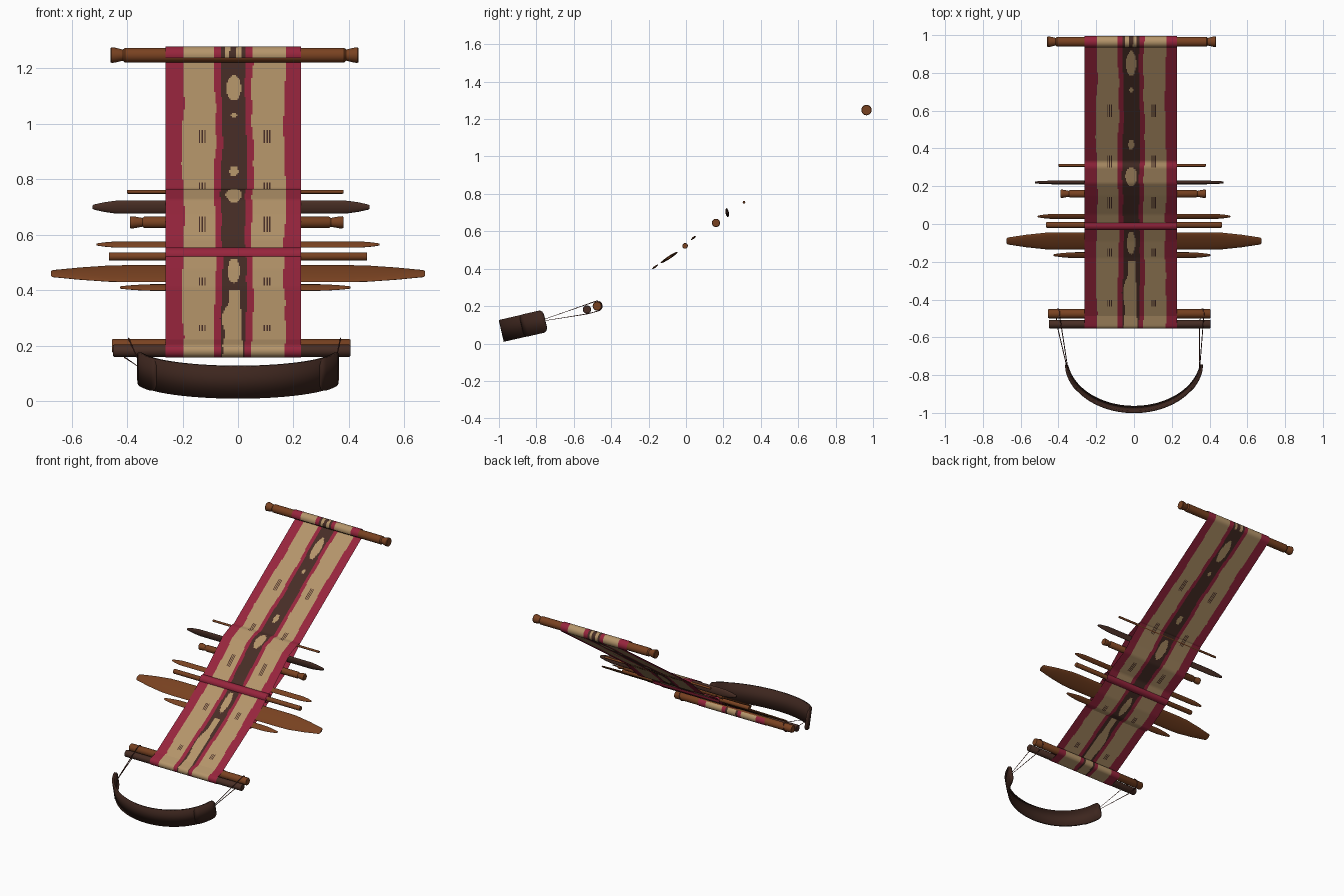
import bpy, math
from math import sin, cos, radians, pi

if "Cube" in bpy.data.objects:
    bpy.data.objects.remove(bpy.data.objects["Cube"])


def material(name, r, g, b):
    m = bpy.data.materials.new(name)
    m.use_nodes = True
    m.diffuse_color = (r, g, b, 1)
    bsdf = m.node_tree.nodes["Principled BSDF"]
    bsdf.inputs["Base Color"].default_value = (r, g, b, 1)
    bsdf.inputs["Roughness"].default_value = 0.8
    return m


crimson = material("crimson wool", 0.31, 0.018, 0.046)
tan = material("tan wool", 0.46, 0.30, 0.145)
umber = material("dark brown wool", 0.062, 0.026, 0.019)
wood = material("warm wood", 0.19, 0.054, 0.015)
dark_wood = material("dark wood", 0.065, 0.027, 0.018)
leather = material("leather", 0.046, 0.019, 0.013)
cord_mat = material("cord", 0.12, 0.035, 0.025)


def add_mesh(name, verts, faces, mats, indices=None):
    me = bpy.data.meshes.new(name)
    me.from_pydata(verts, [], faces)
    for m in mats:
        me.materials.append(m)
    if indices:
        me.polygons.foreach_set("material_index", indices)
    ob = bpy.data.objects.new(name, me)
    bpy.context.collection.objects.link(ob)
    bpy.ops.object.select_all(action='DESELECT')
    ob.select_set(True)
    bpy.context.view_layer.objects.active = ob
    bpy.ops.object.shade_smooth_by_angle(angle=radians(35))
    return ob


def stick(name, y, z, rings, mat, tilt=0, n=20):
    """Elliptical rings (x, half width, half thickness) lofted along x."""
    c, s = cos(radians(tilt)), sin(radians(tilt))
    verts = []
    for x, a, b in rings:
        for i in range(n):
            u, v = a * cos(2 * pi * i / n), b * sin(2 * pi * i / n)
            verts.append((x, y + u * c - v * s, z + u * s + v * c))
    faces = [(k * n + i, k * n + (i + 1) % n, (k + 1) * n + (i + 1) % n, (k + 1) * n + i)
             for k in range(len(rings) - 1) for i in range(n)]
    last = (len(rings) - 1) * n
    faces += [tuple(range(n))[::-1], tuple(range(last, last + n))]
    return add_mesh(name, verts, faces, [mat])


def rod(name, y, z, x0, x1, r, mat, notched=False):
    ends = [(0, 0.9), (0.004, 1)]
    if notched:
        ends += [(0.015, 0.97), (0.045, 0.72), (0.052, 0.94)]
    rings = [(x0 + d, r * k, r * k) for d, k in ends]
    rings += [(x1 - d, r * k, r * k) for d, k in reversed(ends)]
    return stick(name, y, z, rings, mat)


def blade(name, y, z, x0, x1, a, b, tilt, taper, mat):
    ends = [(0, 0.25), (0.006, 0.4), (taper * 0.5, 0.72), (taper, 0.96), (taper * 1.3, 1)]
    rings = [(x0 + d, a * k, b * (0.4 + 0.6 * k)) for d, k in ends]
    rings += [(x1 - d, a * k, b * (0.4 + 0.6 * k)) for d, k in reversed(ends)]
    return stick(name, y, z, rings, mat, tilt)


# Bars, shed rods and battens
rod("far_end_bar", 0.965, 1.248, -0.46, 0.435, 0.028, wood, True)
rod("lease_stick", 0.31, 0.755, -0.40, 0.38, 0.007, wood)
blade("dark_batten", 0.22, 0.70, -0.525, 0.475, 0.024, 0.009, 100, 0.08, dark_wood)
rod("shed_rod", 0.16, 0.645, -0.39, 0.38, 0.022, wood, True)
blade("pick_stick", 0.04, 0.565, -0.51, 0.51, 0.016, 0.005, 40, 0.06, wood)
rod("heddle_rod", -0.005, 0.522, -0.465, 0.465, 0.015, wood)
blade("weaving_sword", -0.09, 0.46, -0.675, 0.675, 0.055, 0.008, 33, 0.21, wood)
blade("small_batten", -0.165, 0.41, -0.425, 0.405, 0.019, 0.005, 36, 0.09, wood)
rod("near_end_bar", -0.475, 0.20, -0.455, 0.405, 0.024, wood)
rod("rolling_bar", -0.53, 0.182, -0.45, 0.405, 0.022, dark_wood)


def arc(y, z, r, a0, a1, n=16):
    angles = [radians(a0 + (a1 - a0) * i / n) for i in range(n + 1)]
    return [(y + r * cos(a), z + r * sin(a)) for a in angles]


def resample(path, step=0.01):
    out = [path[0]]
    for (y0, z0), (y1, z1) in zip(path, path[1:]):
        n = max(1, round(math.hypot(y1 - y0, z1 - z0) / step))
        out += [(y0 + (y1 - y0) * i / n, z0 + (z1 - z0) * i / n) for i in range(1, n + 1)]
    return out


LEFT, RIGHT, MID = -0.261, 0.227, -0.015
CRIMSON, TAN, UMBER = 0, 1, 2
# Woven motifs: (centre y, half length, half width), and short tick runs
SPOTS = [(0.85, 0.065, 0.027), (0.71, 0.014, 0.011), (0.42, 0.027, 0.016),
         (0.25, 0.05, 0.03), (-0.10, 0.06, 0.022)]
TICKS = [(0.57, 0.63), (0.30, 0.36), (0.08, 0.14), (-0.17, -0.13), (-0.44, -0.40)]


def weave(x, y, z):
    """Choose the yarn colour from the place on the cloth."""
    wob = 0.004 * sin(9 * y + 14 * x) + 0.002 * sin(31 * y)
    d = abs(x - MID + wob)
    if d > 0.183:
        return CRIMSON
    if d > 0.068:
        t = min(abs(x + 0.131), abs(x - 0.104))
        tick = t < 0.0025 or 0.0075 < t < 0.0125
        return UMBER if tick and any(a < y < b for a, b in TICKS) else TAN
    if d > 0.044:
        return CRIMSON
    if z > 1.225:
        return TAN if 0.012 < d < 0.028 else UMBER
    if y < -0.2:
        return TAN if d < 0.027 + 2 * wob else UMBER
    for c, h, w in SPOTS:
        if ((y - c) / h) ** 2 + ((x - MID) / w) ** 2 < 1:
            return TAN
    return UMBER


def sheet(name, path, columns, rule):
    pts = resample(path)
    xs = [LEFT + (RIGHT - LEFT) * i / columns for i in range(columns + 1)]
    verts = [(x, y, z) for y, z in pts for x in xs]
    w = columns + 1
    faces, colours = [], []
    for j in range(len(pts) - 1):
        y, z = [(p + q) / 2 for p, q in zip(pts[j], pts[j + 1])]
        for i in range(columns):
            a = j * w + i
            faces.append((a, a + w, a + w + 1, a + 1))
            colours.append(rule((xs[i] + xs[i + 1]) / 2, y, z))
    return add_mesh(name, verts, faces, [crimson, tan, umber], colours)


# Cloth wraps the far bar, runs over the sticks and rolls round the near bars
upper = arc(0.965, 1.248, 0.031, 200, -55)
upper += [(0.33, 0.766), (0.30, 0.765), (0.215, 0.728), (0.15, 0.673), (0.05, 0.583),
          (-0.005, 0.543), (-0.09, 0.476), (-0.18, 0.412)]
upper += arc(-0.475, 0.20, 0.026, 124, 118, 2)
upper += arc(-0.53, 0.182, 0.024, 110, 290)
upper += arc(-0.475, 0.20, 0.026, 290, 420)
sheet("upper_cloth", upper, 98, weave)

# Lower layer of the shed, below the sticks
lower = [(0.33, 0.764), (0.30, 0.738), (0.228, 0.672), (0.175, 0.622), (0.05, 0.555),
         (0.0, 0.505), (-0.08, 0.447), (-0.17, 0.397), (-0.20, 0.396)]
sheet("lower_cloth", lower, 98, weave)
sheet("heddle_loops", arc(-0.005, 0.526, 0.028, 0, 360, 24), 1, lambda x, y, z: CRIMSON)


def strap(name, t0, t1, scale, half, n=40):
    """Curved band on a tilted half ellipse, with rounded ends."""
    verts = []
    for i in range(n + 1):
        f = i / n
        t = radians(t0 + (t1 - t0) * f)
        edge = min(f, 1 - f) * abs(radians(t1 - t0)) * 0.3
        k = min(1, edge / 0.03)
        h = half * (0.6 + 0.4 * math.sqrt(1 - (1 - k) ** 2))
        x, y = 0.358 * scale * sin(t), -0.72 - 0.262 * scale * cos(t)
        z = 0.122 + 0.23 * (y + 0.75)
        verts += [(x, y - 0.225 * h, z + 0.97 * h), (x, y + 0.225 * h, z - 0.97 * h)]
    faces = [(2 * i, 2 * i + 1, 2 * i + 3, 2 * i + 2) for i in range(n)]
    ob = add_mesh(name, verts, faces, [leather])
    mod = ob.modifiers.new("thickness", 'SOLIDIFY')
    mod.thickness = 0.012
    mod.offset = 0


# Back strap with end flaps
strap("back_strap", -82, 82, 1, 0.06)
for side, s in (("left", 1), ("right", -1)):
    strap(side + "_strap_flap", 54 * s, 83 * s, 1.008, 0.061, 24)

# Cords from the strap round both near bars
for side, x0, x1 in (("left", 0.345, 0.362), ("right", -0.345, -0.402)):
    cu = bpy.data.curves.new(side + "_cord", 'CURVE')
    cu.dimensions = '3D'
    cu.bevel_depth = 0.0025
    cu.bevel_resolution = 1
    loop = [(-0.80, 0.115)] + arc(-0.475, 0.20, 0.027, 105, -80, 8) + [(-0.53, 0.158)]
    sp = cu.splines.new('POLY')
    sp.points.add(len(loop) - 1)
    for p, (y, z) in zip(sp.points, loop):
        f = min(1, (y + 0.80) / 0.3)
        p.co = (x0 + (x1 - x0) * f + 0.008 * (z - 0.2) / 0.027 * (f > 0.5), y, z, 1)
    sp.use_cyclic_u = True
    cu.materials.append(cord_mat)
    bpy.context.collection.objects.link(bpy.data.objects.new(side + "_cord", cu))
